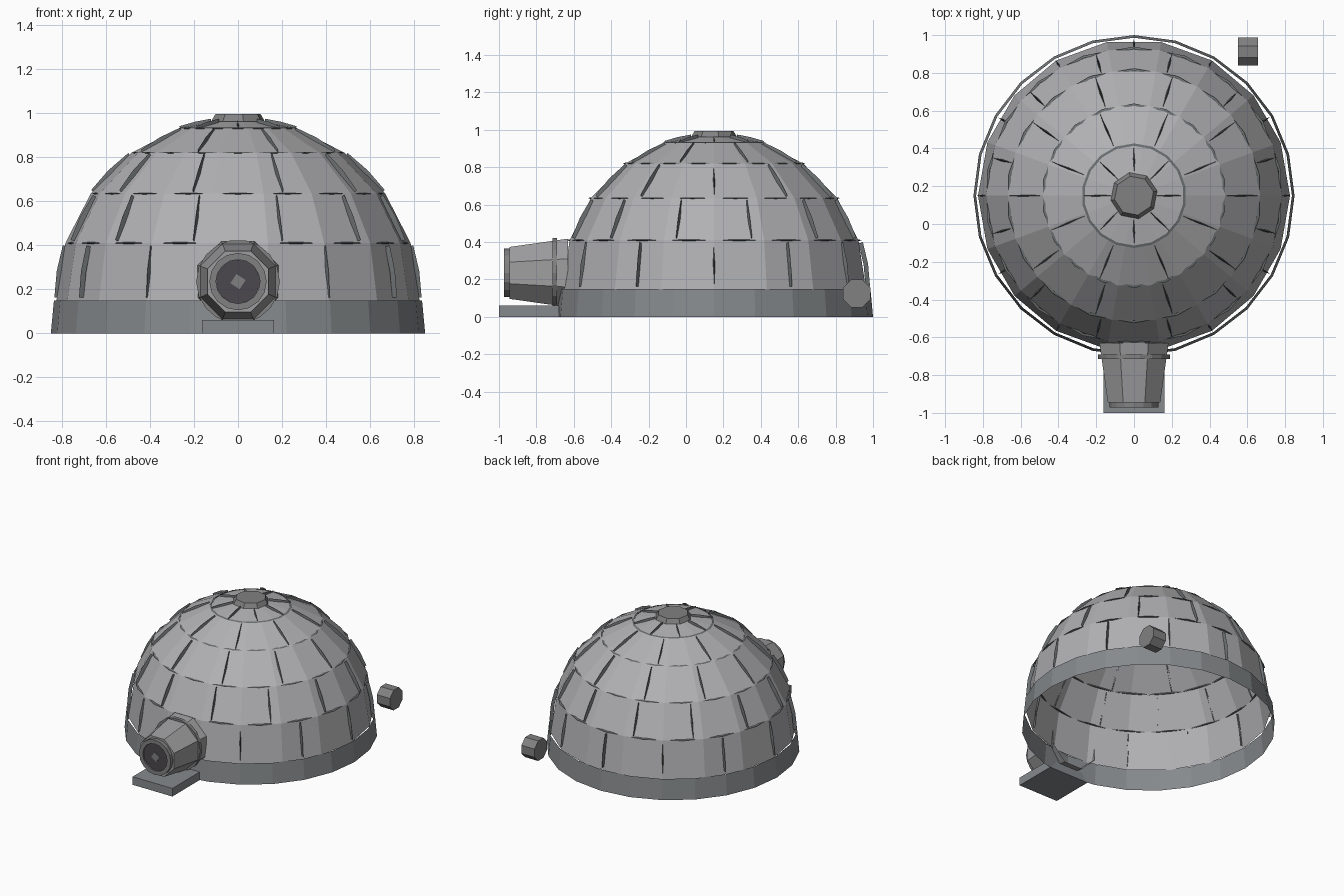
import bpy, bmesh
from math import sin, cos, pi, sqrt, asin
from mathutils import Vector, Matrix

if "Cube" in bpy.data.objects:
    bpy.data.objects.remove(bpy.data.objects["Cube"])

CY = 0.15            # dome centre in y
Z0 = 0.15            # dome springing height
R = 0.826            # dome radius
LEVELS = [0.15, 0.41, 0.635, 0.82, 0.93, 0.968]   # block courses

# diffuse colours
ICE = (0.44, 0.44, 0.455, 1)
STONE = (0.24, 0.255, 0.265, 1)
TRIM = (0.22, 0.22, 0.225, 1)
JOINT = (0.15, 0.16, 0.165, 1)
DARK = (0.07, 0.065, 0.075, 1)


def finish(name, bm, color):
    bmesh.ops.recalc_face_normals(bm, faces=bm.faces)
    me = bpy.data.meshes.new(name)
    bm.to_mesh(me)
    bm.free()
    ob = bpy.data.objects.new(name, me)
    bpy.context.collection.objects.link(ob)
    mat = bpy.data.materials.new(name + "_colour")
    mat.diffuse_color = color
    mat.use_nodes = True
    mat.node_tree.nodes["Principled BSDF"].inputs["Base Color"].default_value = mat.diffuse_color
    me.materials.append(mat)
    return ob


def lathe(name, profile, n, mat, color, phase=0.0, closed=False):
    """Spin (radius, height) points round local z."""
    bm = bmesh.new()
    rings = [[bm.verts.new(mat @ Vector((r * cos(phase + 2 * pi * i / n),
                                         r * sin(phase + 2 * pi * i / n), h)))
              for i in range(n)] for r, h in profile]
    pairs = list(zip(rings, rings[1:]))
    if closed:
        pairs.append((rings[-1], rings[0]))
    for a, b in pairs:
        for i in range(n):
            j = (i + 1) % n
            bm.faces.new((a[i], a[j], b[j], b[i]))
    return finish(name, bm, color)


def disc(name, r, h0, h1, n, mat, color, phase=0.0, top=None):
    bm = bmesh.new()
    bmesh.ops.create_cone(bm, cap_ends=True, segments=n, radius1=r, radius2=top or r,
                          depth=h1 - h0,
                          matrix=mat @ Matrix.Translation((0, 0, (h0 + h1) / 2))
                          @ Matrix.Rotation(phase, 4, 'Z'))
    return finish(name, bm, color)


def rad(z):
    return sqrt(max(R * R - (z - Z0) ** 2, 0))


up = Matrix.Translation((0, CY, 0))

# dome shell, open underneath
lathe("dome", [(rad(z), z) for z in (0.14, 0.41, 0.635, 0.82, 0.93)]
      + [(0.1, 0.962), (0.005, 0.966)], 18, up, ICE)

# base band
lathe("base_band", [(0.85, 0), (0.836, Z0)], 24, up, STONE)

# horizontal seams between courses
for k, z in enumerate(LEVELS[1:5]):
    r = rad(z)
    lathe(f"course_seam_{k + 1}",
          [(r - 0.008, z - 0.004), (r + 0.005, z), (r - 0.008, z + 0.004)],
          18, up, JOINT, phase=pi / 18, closed=True)


# staggered upright seams, thin strips following the dome
def upright_seams(name, z_low, z_high, count, phase):
    bm = bmesh.new()
    a0, a1 = asin((z_low - Z0) / R), asin(min((z_high - Z0) / R, 1))
    c = Vector((0, CY, Z0))
    for i in range(count):
        t = phase + 2 * pi * i / count
        if z_low < 0.2 and abs((t % (2 * pi)) - 1.5 * pi) < 0.3:
            continue                      # leave room for the tunnel
        side = Vector((-sin(t), cos(t), 0))
        rows = []
        for s, w in ((0.05, 0.001), (0.5, 0.006), (0.95, 0.001)):
            a = a0 + (a1 - a0) * s
            d = Vector((cos(a) * cos(t), cos(a) * sin(t), sin(a)))
            inner = c + d * (R - 0.016)
            rows.append([bm.verts.new(p) for p in
                         (inner - side * w, c + d * (R + 0.008), inner + side * w)])
        for lo, hi in zip(rows, rows[1:]):
            for j in range(2):
                bm.faces.new((lo[j], lo[j + 1], hi[j + 1], hi[j]))
    finish(name, bm, JOINT)


for k, n in enumerate((12, 12, 10, 8, 8)):
    upright_seams(f"upright_seams_{k + 1}", LEVELS[k], LEVELS[k + 1], n, pi / n * (k % 2))

# top cap block
disc("cap_block", 0.125, 0.962, 0.995, 8, up, TRIM, 0.2, top=0.105)

# entrance tunnel, local z points to -y
tun = Matrix.Translation((0, 0, 0.235)) @ Matrix.Rotation(pi / 2, 4, 'X')
lathe("tunnel", [(0.105, 0.945), (0.15, 0.945), (0.198, 0.63)], 8, tun,
      (0.34, 0.34, 0.35, 1), pi / 8)
lathe("tunnel_collar", [(0.16, 0.69), (0.19, 0.69), (0.19, 0.715), (0.16, 0.715)],
      18, tun, TRIM, closed=True)
lathe("entrance_rim", [(0.1, 0.945), (0.13, 0.945), (0.13, 0.972), (0.1, 0.972)],
      16, tun, TRIM, closed=True)
disc("dark_opening", 0.108, 0.945, 0.962, 7, tun, DARK, 0.3)
disc("opening_centre", 0.035, 0.955, 0.966, 4, tun, TRIM, 0.2)

# doorstep slab
bm = bmesh.new()
bmesh.ops.create_cube(bm, size=1, matrix=Matrix.Translation((0, -0.84, 0.03))
                      @ Matrix.Diagonal((0.325, 0.32, 0.06, 1)))
finish("doorstep", bm, STONE)

# loose drum behind the dome
drum = Matrix.Translation((0, 0.913, 0.125)) @ Matrix.Rotation(pi / 2, 4, 'Y')
disc("drum", 0.08, 0.55, 0.657, 8, drum, TRIM, pi / 8)
